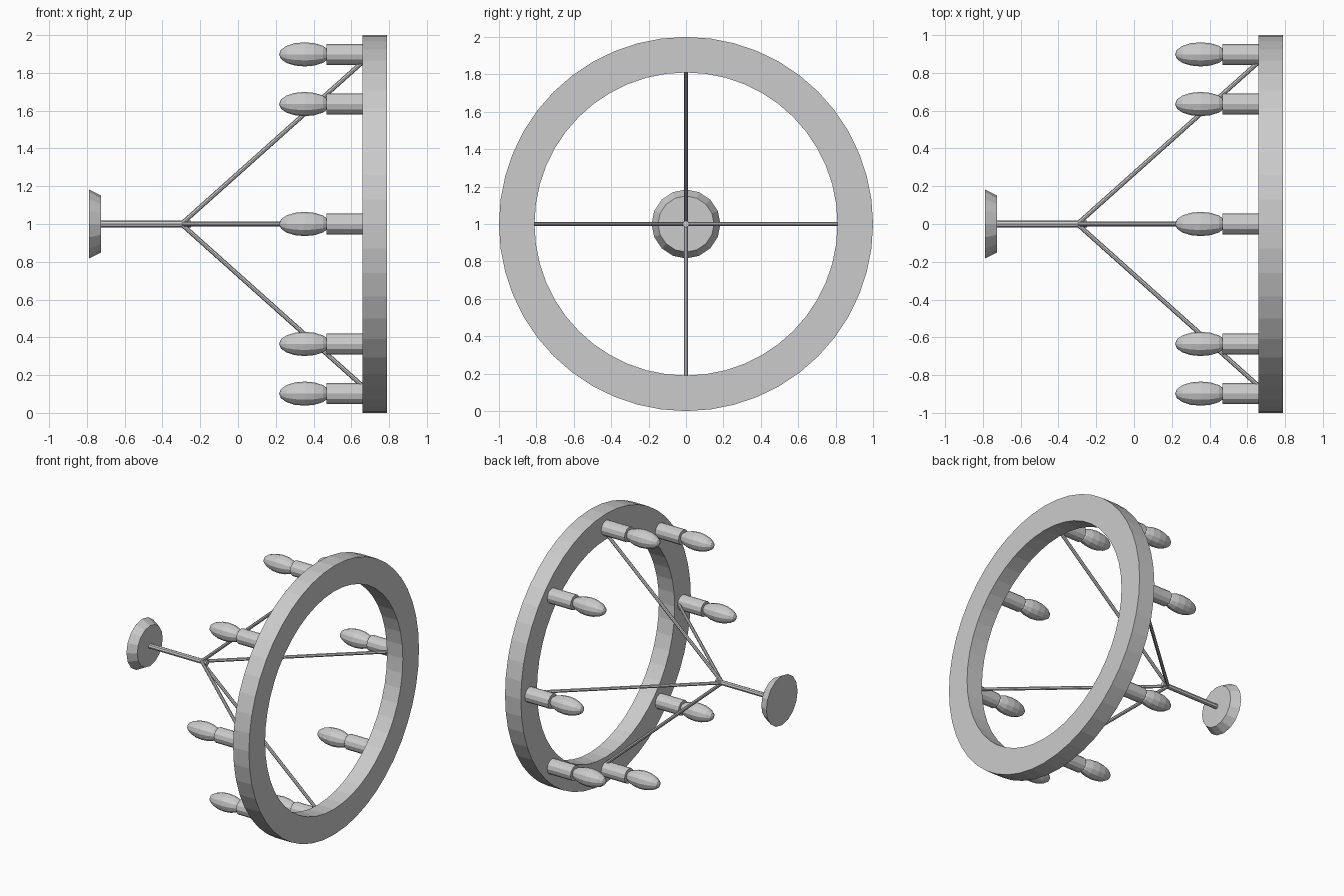
import bpy, bmesh, math
from mathutils import Vector

if "Cube" in bpy.data.objects:
    bpy.data.objects.remove(bpy.data.objects["Cube"])

CENTRE = Vector((0, 0, 1))


def lathe(name, profile, sides, offset=(0, 0), turn=0.0, closed=False):
    """Spin (x, radius) points about an axis parallel to x; zero radius = tip."""
    bm = bmesh.new()
    rings = []
    for x, r in profile:
        count = 1 if r == 0 else sides
        rings.append([bm.verts.new((x,
                                    offset[0] + r * math.cos(2 * math.pi * i / sides + turn),
                                    1 + offset[1] + r * math.sin(2 * math.pi * i / sides + turn)))
                      for i in range(count)])
    pairs = list(zip(rings, rings[1:]))
    if closed:
        pairs.append((rings[-1], rings[0]))
    for a, b in pairs:
        for i in range(sides):
            j = (i + 1) % sides
            loop = [a[i % len(a)], a[j % len(a)], b[j % len(b)], b[i % len(b)]]
            bm.faces.new(list(dict.fromkeys(loop)))
    if not closed:
        for ring in (rings[0], rings[-1]):
            if len(ring) > 1:
                bm.faces.new(ring)
    bmesh.ops.recalc_face_normals(bm, faces=bm.faces)
    mesh = bpy.data.meshes.new(name)
    bm.to_mesh(mesh)
    bm.free()
    obj = bpy.data.objects.new(name, mesh)
    bpy.context.collection.objects.link(obj)
    return obj


def rod(name, a, b, radius, sides):
    """Straight rod between two points."""
    a, b = Vector(a), Vector(b)
    bpy.ops.mesh.primitive_cylinder_add(vertices=sides, radius=radius,
                                        depth=(b - a).length, location=(a + b) / 2)
    obj = bpy.context.object
    obj.name = name
    obj.rotation_euler = (b - a).to_track_quat('Z', 'Y').to_euler()


# Main ring
lathe("ring", [(0.66, 0.81), (0.66, 1.0), (0.79, 1.0), (0.79, 0.81)], 48, closed=True)

# Mounting plate and central stem
lathe("mounting_plate", [(-0.79, 0.184), (-0.725, 0.15)], 16)
lathe("stem", [(-0.74, 0.018), (-0.25, 0.018)], 8)

# Four slanted support rods
for k in range(4):
    ang = k * math.pi / 2
    out = Vector((0, math.cos(ang), math.sin(ang)))
    rod(f"support_rod_{k + 1}", CENTRE + Vector((-0.3, 0, 0)),
        CENTRE + Vector((0.67, 0, 0)) + out * 0.867, 0.012, 8)

# Eight lamps: a socket and a pointed oval bulb
STEPS = 8
bulb = [(0.353 - 0.136 * math.cos(math.pi * i / STEPS),
         0 if i in (0, STEPS) else 0.064 * math.sin(math.pi * i / STEPS))
        for i in range(STEPS + 1)]
for k in range(8):
    ang = k * math.pi / 4
    pos = (0.898 * math.cos(ang), 0.898 * math.sin(ang))
    lathe(f"socket_{k + 1}", [(0.468, 0.055), (0.67, 0.055)], 12, pos)
    lathe(f"bulb_{k + 1}", bulb, 12, pos)
